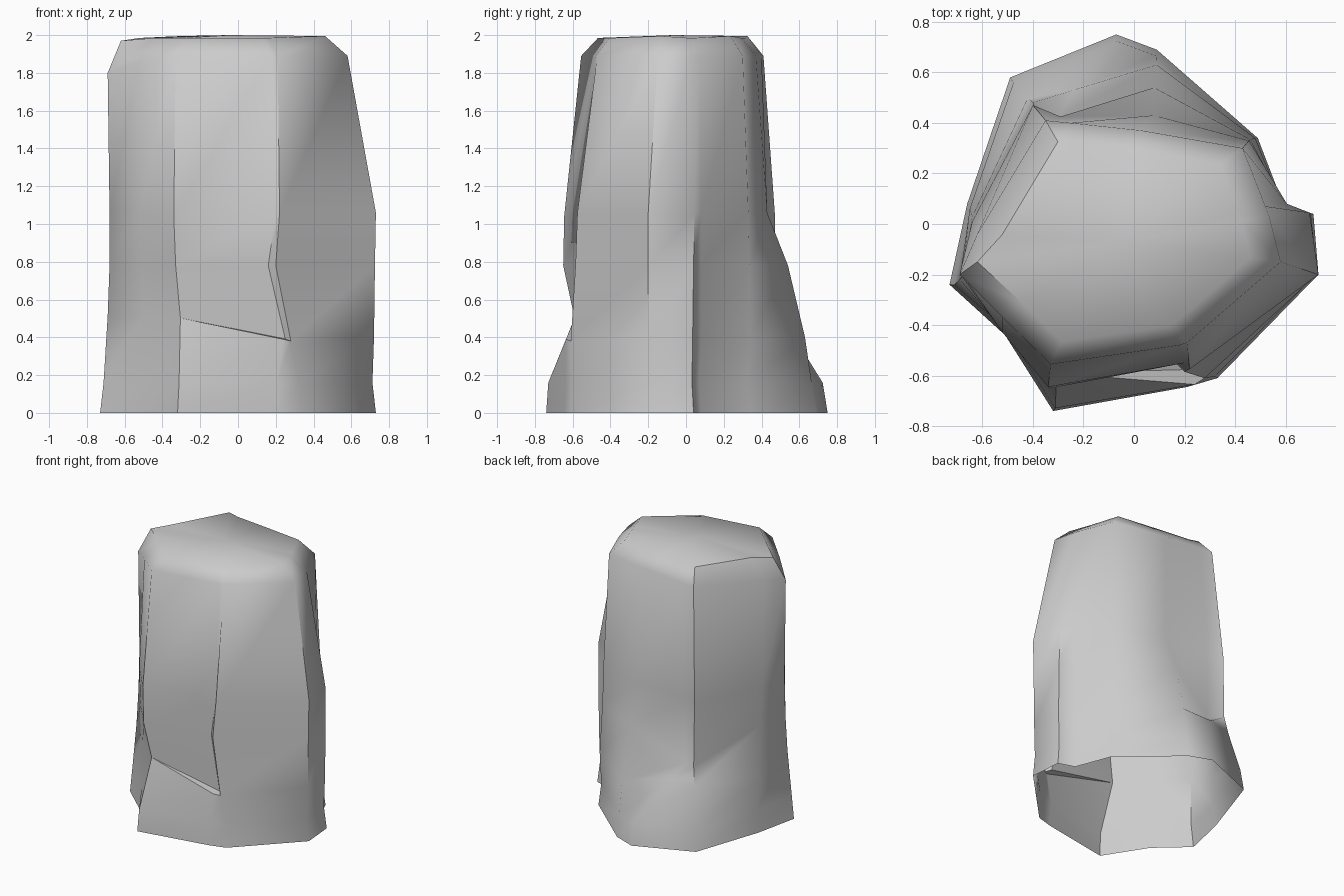
import bpy, bmesh
from math import radians

if "Cube" in bpy.data.objects:
    bpy.data.objects.remove(bpy.data.objects["Cube"])

# cross-sections, counter-clockwise from the front-left corner:
# front-left, crack left, crack right, right, notch outer, notch inner,
# back-right, back-mid, back, back-left, left, left corner, left-front
foot = [(-.32, -.74), (.21, -.645), (.33, -.61), (.73, -.20), (.71, .04), (.59, .08),
        (.49, .34), (.09, .69), (-.07, .75), (-.49, .58), (-.66, .08), (-.73, -.24), (-.51, -.44)]
low = [(-.305, -.59), (.24, -.635), (.28, -.61), (.72, -.20), (.70, .035), (.585, .08),
       (.48, .34), (.09, .63), (-.24, .53), (-.42, .50), (-.65, .06), (-.69, -.22), (-.50, -.42)]
middle = [(-.33, -.65), (.16, -.545), (.20, -.585), (.725, -.20), (.70, .04), (.595, .08),
          (.46, .335), (.08, .54), (-.30, .42), (-.40, .48), (-.64, .03), (-.68, -.21), (-.51, -.43)]
waist = [(-.34, -.645), (.20, -.55), (.22, -.575), (.73, -.20), (.695, .045), (.605, .08),
         (.455, .33), (.08, .43), (-.29, .425), (-.40, .47), (-.64, .01), (-.68, -.20), (-.52, -.43)]
shoulder = [(-.33, -.555), (.18, -.48), (.21, -.47), (.58, -.15), (.535, .03), (.52, .07),
            (.43, .30), (.03, .37), (-.25, .40), (-.35, .41), (-.62, -.04), (-.69, -.20), (-.52, -.37)]


def shrink(ring, s, cx, cy):
    return [(cx + (x - cx) * s, cy + (y - cy) * s) for x, y in ring]


# per-level shifts in height, so the ledge and cracks run unevenly
def ring_3d(ring, z, shifts):
    return [(x, y, z + shifts.get(i, 0)) for i, (x, y) in enumerate(ring)]


# front panel sinks slightly behind the ledge at the crack
recess = list(low)
recess[1] = (.25, -.575)
ledge = {0: .10, 1: -.01, 2: -.02, 8: .07, 9: .05, 11: .11, 12: .11}

levels = [
    ring_3d(foot, 0, {}),
    ring_3d(shrink(foot, .975, 0, -.3), .16, {}),
    ring_3d(low, .40, ledge),
    ring_3d(recess, .402, ledge),
    ring_3d(middle, .78, {8: -.22, 9: -.2}),
    ring_3d(waist, 1.06, {0: -.02}),
    ring_3d(shoulder, 1.89, {10: -.05, 11: -.09, 12: -.03}),
    ring_3d(shrink(shoulder, .82, -.08, -.06), 1.985, {3: .01, 6: .01, 9: .01}),
]
# upper left corner stays full before rounding over
levels[-1][11] = (-.62, -.15, 1.97)

# open-bottomed rock pillar, lofted through the levels
bm = bmesh.new()
loops = [[bm.verts.new(p) for p in lv] for lv in levels]
n = len(foot)
for a, b in zip(loops, loops[1:]):
    for i in range(n):
        j = (i + 1) % n
        bm.faces.new((a[i], a[j], b[j], b[i]))

# flat top, fanned from a slightly raised centre
centre = bm.verts.new((-.05, -.07, 2))
for i in range(n):
    bm.faces.new((loops[-1][i], loops[-1][(i + 1) % n], centre))

# close the zero-width part of the ledge
bmesh.ops.remove_doubles(bm, verts=bm.verts, dist=.004)

mesh = bpy.data.meshes.new("rock_pillar")
bm.to_mesh(mesh)
bm.free()
rock = bpy.data.objects.new("rock_pillar", mesh)
bpy.context.collection.objects.link(rock)
bpy.context.view_layer.objects.active = rock
rock.select_set(True)
bpy.ops.object.shade_smooth_by_angle(angle=radians(52))
